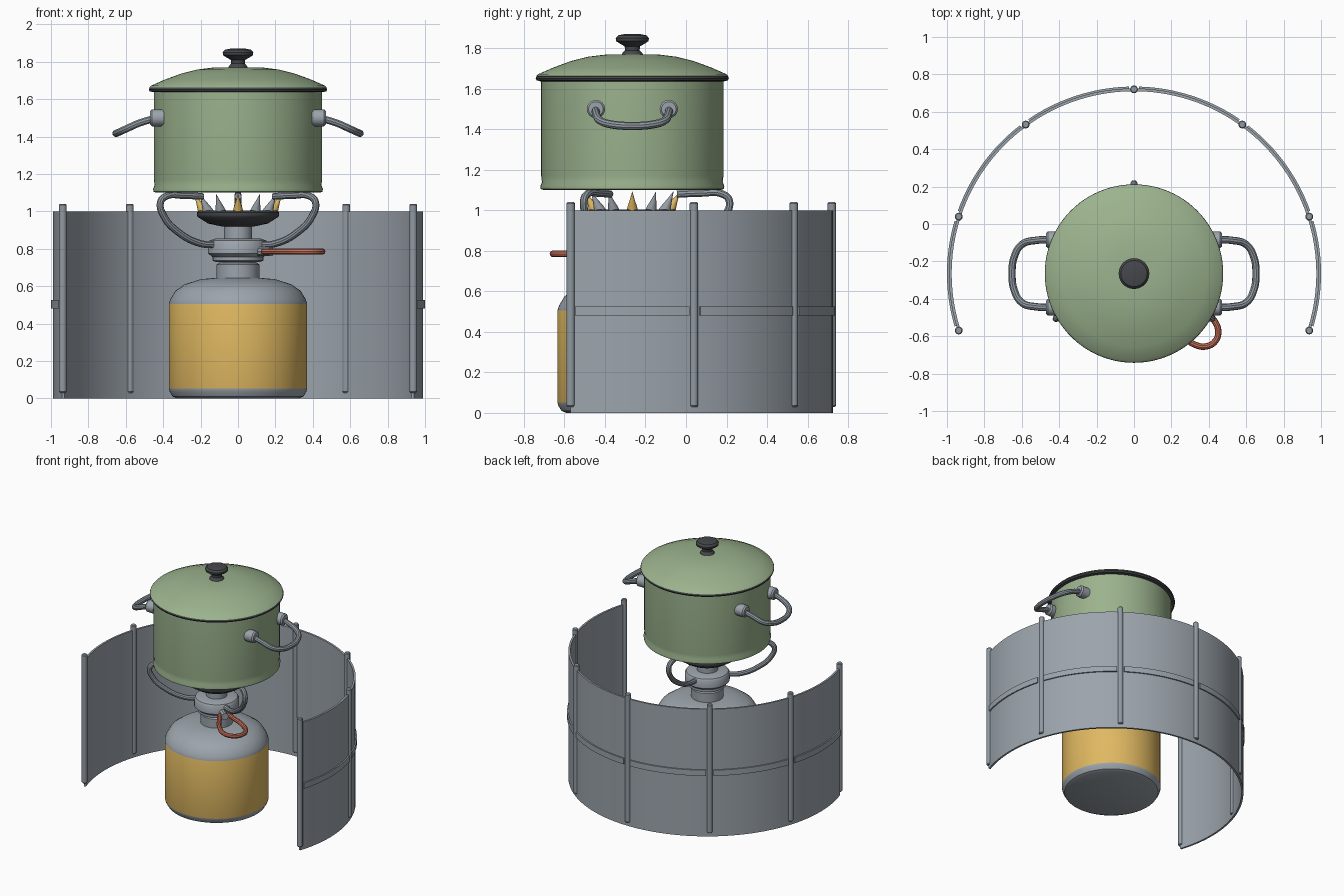
import bpy, bmesh
from math import sin, cos, pi, radians
from mathutils import Vector, Matrix

cube = bpy.data.objects.get("Cube")
if cube:
    bpy.data.objects.remove(cube, do_unlink=True)

CY = -0.265  # shared y of the stove, pot and windscreen axis


def material(name, rgb):
    m = bpy.data.materials.new(name)
    m.use_nodes = True
    m.diffuse_color = (*rgb, 1)
    m.node_tree.nodes["Principled BSDF"].inputs["Base Color"].default_value = (*rgb, 1)
    return m


GREEN = material("sage green enamel", (0.33, 0.45, 0.27))
GREY = material("grey metal", (0.33, 0.37, 0.41))
STEEL = material("steel wire", (0.28, 0.32, 0.36))
DARK = material("charcoal", (0.06, 0.063, 0.07))
YELLOW = material("warm yellow", (0.74, 0.48, 0.12))
RED = material("copper red", (0.58, 0.16, 0.10))


def finish(obj, mat, angle=35):
    if mat:
        obj.data.materials.append(mat)
    bpy.ops.object.select_all(action='DESELECT')
    obj.select_set(True)
    bpy.context.view_layer.objects.active = obj
    bpy.ops.object.shade_smooth_by_angle(angle=radians(angle))
    return obj


def mesh_object(name, bm):
    bmesh.ops.recalc_face_normals(bm, faces=bm.faces)
    me = bpy.data.meshes.new(name)
    bm.to_mesh(me)
    bm.free()
    obj = bpy.data.objects.new(name, me)
    bpy.context.collection.objects.link(obj)
    return obj


def lathe(name, profile, mat, steps=64, at=(0, CY, 0)):
    """Revolve a (radius, height) profile about z; the profile starts and ends on the axis."""
    bm = bmesh.new()
    pts = [(0, profile[0][1])] + profile + [(0, profile[-1][1])]
    vs = [bm.verts.new((r, 0, z)) for r, z in pts]
    edges = [bm.edges.new(p) for p in zip(vs, vs[1:])]
    bmesh.ops.spin(bm, geom=vs + edges, cent=(0, 0, 0), axis=(0, 0, 1),
                   angle=2 * pi, steps=steps)
    bmesh.ops.remove_doubles(bm, verts=bm.verts, dist=1e-4)
    bmesh.ops.dissolve_degenerate(bm, dist=1e-5, edges=bm.edges)
    obj = mesh_object(name, bm)
    obj.location = at
    return finish(obj, mat)


def tube(name, points, radius, mat, matrix=None, cyclic=False):
    """Round wire along a smooth path."""
    cu = bpy.data.curves.new(name, 'CURVE')
    cu.dimensions = '3D'
    cu.bevel_depth, cu.bevel_resolution = radius, 3
    cu.resolution_u, cu.use_fill_caps = 8, True
    sp = cu.splines.new('BEZIER')
    sp.bezier_points.add(len(points) - 1)
    for bp, p in zip(sp.bezier_points, points):
        bp.co = p
        bp.handle_left_type = bp.handle_right_type = 'AUTO'
    sp.use_cyclic_u = cyclic
    obj = bpy.data.objects.new(name, cu)
    bpy.context.collection.objects.link(obj)
    if matrix:
        obj.matrix_world = matrix
    bpy.ops.object.select_all(action='DESELECT')
    obj.select_set(True)
    bpy.context.view_layer.objects.active = obj
    bpy.ops.object.convert(target='MESH')
    return finish(bpy.context.object, mat)


def arc_wall(name, a0, a1, r0, r1, z0, z1, mat, steps):
    """Curved plate between two angles, radii and heights."""
    bm = bmesh.new()
    vs = [bm.verts.new((r, 0, z)) for r, z in ((r0, z0), (r1, z0), (r1, z1), (r0, z1))]
    face = bm.faces.new(vs)
    bmesh.ops.rotate(bm, verts=vs, matrix=Matrix.Rotation(radians(a0), 3, 'Z'))
    start = face.copy()
    bmesh.ops.spin(bm, geom=[face] + list(face.edges) + vs, cent=(0, 0, 0),
                   axis=(0, 0, 1), angle=radians(a1 - a0), steps=steps)
    bmesh.ops.remove_doubles(bm, verts=bm.verts, dist=1e-5)
    obj = mesh_object(name, bm)
    obj.location = (0, CY, 0)
    return finish(obj, mat)


def around(angle):
    """Frame on the stove axis with x pointing outwards at the given angle."""
    return Matrix.Translation((0, CY, 0)) @ Matrix.Rotation(radians(angle), 4, 'Z')


# Windscreen: curved sheet, seven rods and a raised band on each panel
arc_wall("windscreen", -18, 198, 0.975, 0.99, 0, 1.0, GREY, 72)
for i in range(7):
    a = -18 + 36 * i
    p = around(a) @ Vector((0.985, 0, 0))
    lathe("windscreen_rod", [(0.016, 0.03), (0.021, 0.036), (0.021, 1.034), (0.016, 1.04)],
          STEEL, 16, p)
    if i < 6:
        arc_wall("windscreen_band", a + 1.6, a + 34.4, 0.985, 1.0, 0.48, 0.525, GREY, 12)

# Gas canister: bare base and shoulder, painted middle
canister = lathe("gas_canister", [
    (0.325, 0), (0.35, 0.01), (0.365, 0.035), (0.37, 0.052), (0.37, 0.505), (0.362, 0.53),
    (0.335, 0.575), (0.285, 0.61), (0.2, 0.637), (0.115, 0.645)], GREY)
canister.data.materials.append(YELLOW)
for f in canister.data.polygons:
    f.material_index = int(0.05 < f.center.z < 0.505)
lathe("canister_collar", [(0.115, 0.63), (0.115, 0.715), (0.1, 0.725), (0.1, 0.74)], GREY, 48)

# Valve body, neck and burner head
lathe("valve_body", [(0.12, 0.73), (0.135, 0.737), (0.135, 0.755), (0.16, 0.775),
                     (0.16, 0.83), (0.15, 0.845), (0.12, 0.855)], GREY, 48)
lathe("burner_neck", [(0.075, 0.84), (0.075, 0.93)], GREY, 32)
lathe("burner_head", [(0.09, 0.92), (0.16, 0.935), (0.215, 0.97), (0.22, 0.98),
                      (0.22, 0.995), (0.205, 1.005)], DARK, 48)

# Ring of prongs, every third one yellow
for i in range(12):
    prong = lathe("burner_prong", [(0.03, 0), (0.024, 0.03), (0.012, 0.07), (0.001, 0.115)],
                  YELLOW if i % 3 == 0 else GREY, 12)
    prong.matrix_world = (around(30 * i) @ Matrix.Translation((0.18, 0, 0.99))
                          @ Matrix.Rotation(radians(28), 4, 'Y'))

# Three wire pot supports
support = [(0.13, 0, 0.82), (0.24, 0, 0.83), (0.37, 0, 0.89), (0.455, 0, 0.97),
           (0.478, 0, 1.05), (0.44, 0, 1.082), (0.34, 0, 1.085), (0.22, 0, 1.08)]
for a in (90, 210, 330):
    tube("pot_support", support, 0.019, STEEL, around(a))

# Valve stem and wire control loop
turn = around(-40)
tube("valve_stem", [(0.1, 0, 0.785), (0.23, 0, 0.785)], 0.026, GREY, turn)
half = [(0.2, 0.02), (0.28, 0.055), (0.4, 0.085), (0.5, 0.08), (0.55, 0.045)]
loop = half + [(0.565, 0)] + [(x, -y) for x, y in reversed(half)]
tube("valve_loop", [(x, y, 0.785) for x, y in loop], 0.017, RED, turn, cyclic=True)

# Pot, rim and domed lid
lathe("pot", [(0.435, 1.1), (0.452, 1.105), (0.454, 1.12), (0.446, 1.14), (0.45, 1.17),
              (0.45, 1.645)], GREEN, 96)
lathe("lid_rim", [(0.455, 1.637), (0.472, 1.642), (0.477, 1.652), (0.472, 1.662),
                  (0.455, 1.664)], DARK, 96)
lathe("lid", [(0.46, 1.655), (0.474, 1.662), (0.465, 1.672), (0.39, 1.705), (0.3, 1.738),
              (0.22, 1.758), (0.14, 1.768), (0.07, 1.77)], GREEN, 96)
lathe("lid_knob", [(0.055, 1.76), (0.05, 1.775), (0.036, 1.79), (0.038, 1.81), (0.06, 1.822),
                   (0.08, 1.835), (0.082, 1.85), (0.07, 1.864), (0.04, 1.87)], DARK, 40)

# Side handles: drooping wire bail on two round bosses each
bail = [(0.43, 0.18, 1.5), (0.52, 0.178, 1.475), (0.6, 0.155, 1.44), (0.64, 0.09, 1.422)]
path = bail + [(0.652, 0, 1.417)] + [(x, -y, z) for x, y, z in reversed(bail)]
for a in (0, 180):
    tube("pot_handle", path, 0.02, STEEL, around(a))
    for y in (-0.18, 0.18):
        boss = lathe("handle_boss", [(0.045, 0), (0.045, 0.065), (0.036, 0.075)], GREY, 24)
        boss.matrix_world = (around(a) @ Matrix.Translation((0.395, y, 1.5))
                             @ Matrix.Rotation(pi / 2, 4, 'Y'))
